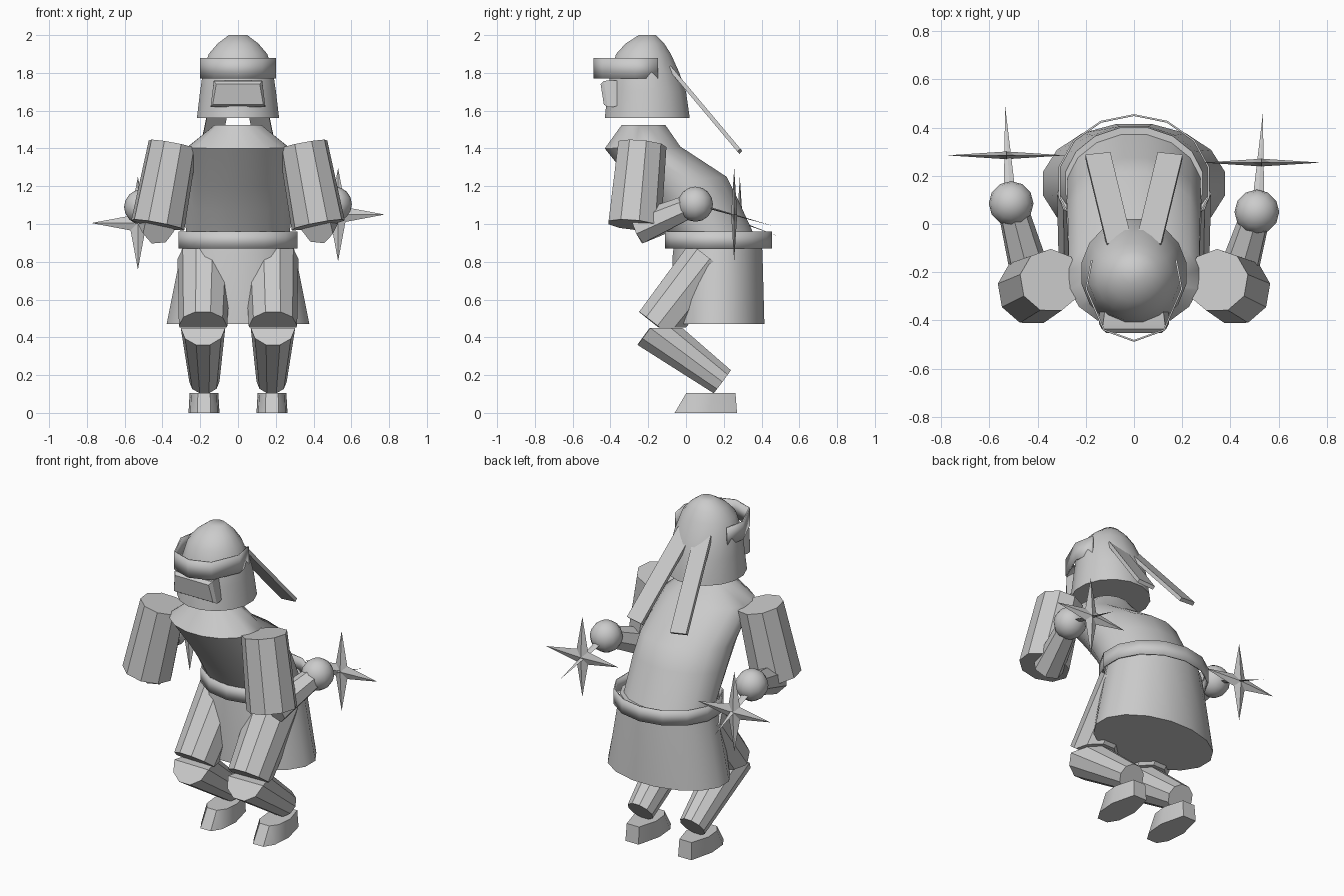
import bpy, bmesh, math
from mathutils import Vector

cube = bpy.data.objects.get("Cube")
if cube:
    bpy.data.objects.remove(cube, do_unlink=True)

grey = bpy.data.materials.new("light_grey")
grey.use_nodes = True
grey.diffuse_color = (0.6, 0.6, 0.6, 1)
grey.node_tree.nodes["Principled BSDF"].inputs["Base Color"].default_value = (0.6, 0.6, 0.6, 1)


def finish(name, bm, angle=35):
    bmesh.ops.recalc_face_normals(bm, faces=bm.faces)
    mesh = bpy.data.meshes.new(name)
    bm.to_mesh(mesh)
    bm.free()
    mesh.materials.append(grey)
    ob = bpy.data.objects.new(name, mesh)
    bpy.context.collection.objects.link(ob)
    bpy.ops.object.select_all(action="DESELECT")
    ob.select_set(True)
    bpy.context.view_layer.objects.active = ob
    bpy.ops.object.shade_smooth_by_angle(angle=math.radians(angle))
    return ob


def loft(rings, caps=True):
    """Skin a list of equal-length point rings."""
    bm = bmesh.new()
    loops = [[bm.verts.new(p) for p in ring] for ring in rings]
    n = len(loops[0])
    for a, b in zip(loops, loops[1:]):
        for i in range(n):
            j = (i + 1) % n
            bm.faces.new((a[i], a[j], b[j], b[i]))
    if caps:
        bm.faces.new(loops[0])
        bm.faces.new(loops[-1])
    return bm


def oval(front, back, rx, n=16):
    """Oval ring spanning two (y, z) points in side view."""
    f, b = Vector((0, *front)), Vector((0, *back))
    mid, half = (f + b) / 2, (b - f) / 2
    turns = [2 * math.pi * (i + 0.5) / n for i in range(n)]
    k = 1 / math.cos(math.pi / n)
    return [mid + half * math.sin(t) * k + Vector((rx * math.cos(t), 0, 0)) for t in turns]


def limb(name, p, q, r1, r2, n=10, cut=None, keep_above=True):
    """Tapered cylinder between two points, optionally trimmed at a height."""
    p, q = Vector(p), Vector(q)
    d = (q - p).normalized()
    u = d.cross(Vector((1, 0, 0))).normalized()
    v = d.cross(u)
    turns = [2 * math.pi * (i + 0.5) / n for i in range(n)]
    bm = loft([[c + (u * math.cos(t) + v * math.sin(t)) * r for t in turns]
               for c, r in ((p, r1), (q, r2))])
    if cut is not None:
        geom = bm.verts[:] + bm.edges[:] + bm.faces[:]
        bmesh.ops.bisect_plane(bm, geom=geom, plane_co=(0, 0, cut), plane_no=(0, 0, 1),
                               clear_inner=keep_above, clear_outer=not keep_above)
        bmesh.ops.holes_fill(bm, edges=[e for e in bm.edges if e.is_boundary])
    return finish(name, bm)


def strip(name, path, z0, z1, closed):
    """Thin upright band following an xy path."""
    bm = bmesh.new()
    low = [bm.verts.new((x, y, z0)) for x, y in path]
    top = [bm.verts.new((x, y, z1)) for x, y in path]
    n = len(path)
    for i in range(n if closed else n - 1):
        j = (i + 1) % n
        bm.faces.new((low[i], low[j], top[j], top[i]))
    ob = finish(name, bm, 30)
    mod = ob.modifiers.new("thickness", "SOLIDIFY")
    mod.thickness = 0.008
    mod.offset = 0


# Helmet with domed crown
finish("helmet", loft([
    oval((-0.43, 1.56), (0.02, 1.56), 0.222),
    oval((-0.415, 1.70), (0.0, 1.70), 0.205),
    oval((-0.40, 1.80), (-0.035, 1.80), 0.19),
    oval((-0.37, 1.90), (-0.08, 1.90), 0.158),
    oval((-0.32, 1.955), (-0.115, 1.955), 0.11),
    oval((-0.25, 2.0), (-0.16, 2.0), 0.05)]), 50)

# Headband, open at the back
side = [(0.175, -0.15), (0.198, -0.27), (0.125, -0.44)]
strip("headband", side + [(0, -0.485)] + [(-x, y) for x, y in reversed(side)], 1.77, 1.88, False)


# Visor with chamfered front
def quad(top_w, low_w, top, low):
    return [(-low_w, *low), (low_w, *low), (top_w, *top), (-top_w, *top)]


finish("visor", loft([
    quad(0.12, 0.138, (-0.35, 1.76), (-0.33, 1.635)),
    quad(0.128, 0.145, (-0.41, 1.76), (-0.385, 1.62)),
    quad(0.128, 0.145, (-0.435, 1.757), (-0.415, 1.62)),
    quad(0.115, 0.134, (-0.452, 1.74), (-0.435, 1.632))]), 20)

# Torso with sloping collar, leaning forward
finish("torso", loft([
    oval((-0.34, 1.525), (-0.11, 1.525), 0.125),
    oval((-0.43, 1.40), (-0.03, 1.41), 0.275),
    oval((-0.27, 1.20), (0.215, 1.25), 0.28),
    oval((-0.17, 1.07), (0.275, 1.13), 0.285),
    oval((-0.06, 0.90), (0.38, 0.90), 0.28)]), 40)

# Skirt and belt
finish("skirt", loft([
    oval((-0.06, 0.92), (0.40, 0.92), 0.29),
    oval((-0.07, 0.84), (0.405, 0.84), 0.31),
    oval((-0.08, 0.47), (0.415, 0.47), 0.385)]))
strip("belt", [(p.x, p.y) for p in oval((-0.10, 0), (0.445, 0), 0.318, 14)], 0.87, 0.96, True)

for s, tag in ((1, "left"), (-1, "right")):
    # Headband tail
    tail = bmesh.new()
    bmesh.ops.create_cube(tail, size=1)
    a, b = Vector((s * 0.06, -0.085, 1.825)), Vector((s * 0.15, 0.285, 1.385))
    along = b - a
    wide = Vector((1, 0, 0))
    wide = (wide - along * wide.dot(along) / along.length_squared).normalized()
    deep = along.cross(wide).normalized()
    for v in tail.verts:
        v.co = (a + b) / 2 + along * v.co.z + wide * v.co.x * 0.105 + deep * v.co.y * 0.022
    finish(tag + "_headband_tail", tail)

    # Arm: pose differs a little between the two sides
    hand = Vector((0.51, 0.05, 1.105)) if s > 0 else Vector((-0.51, 0.085, 1.09))
    limb(tag + "_upper_arm", (s * 0.345, -0.235, 1.42), (s * 0.425, -0.275, 0.995), 0.132, 0.145, 9)
    limb(tag + "_forearm", (s * 0.42, -0.25, 0.975), hand, 0.088, 0.062, 7)
    ball = bmesh.new()
    bmesh.ops.create_uvsphere(ball, u_segments=12, v_segments=8, radius=0.093)
    bmesh.ops.translate(ball, verts=ball.verts, vec=hand)
    finish(tag + "_hand", ball, 60)

    # Four-pointed throwing star
    hub = Vector((0.53, 0.255, 1.05)) if s > 0 else Vector((-0.53, 0.285, 1.005))
    star = bmesh.new()
    rim = []
    for i in range(8):
        t, r = math.pi * i / 4, 0.055 if i % 2 else 0.247
        rim.append(star.verts.new(hub + Vector((math.cos(t) * r, 0, math.sin(t) * r))))
    for face in (-1, 1):
        peak = star.verts.new(hub + Vector((0, face * 0.016, 0)))
        for i in range(8):
            star.faces.new((rim[i], rim[(i + 1) % 8], peak))
    finish(tag + "_star", star, 5)

    # Flat blade through the star
    tip = Vector((0.535, 0.46, 0.99)) if s > 0 else Vector((-0.535, 0.49, 0.935))
    root = hand + (hub - hand) * 0.4
    blade = bmesh.new()
    offsets = [(0.022, 0), (0, 0.006), (-0.022, 0), (0, -0.006)]
    base = [blade.verts.new(root + Vector((x, 0, z))) for x, z in offsets]
    end = blade.verts.new(tip)
    blade.faces.new(base)
    for i in range(4):
        blade.faces.new((base[i], base[(i + 1) % 4], end))
    finish(tag + "_blade", blade, 5)

    # Leg: thigh and shin trimmed where they meet at the knee
    limb(tag + "_thigh", (s * 0.178, 0.125, 0.815), (s * 0.185, -0.152, 0.46), 0.142, 0.128,
         cut=0.452, keep_above=True)
    limb(tag + "_shin", (s * 0.185, -0.19, 0.45), (s * 0.178, 0.192, 0.165), 0.118, 0.08,
         cut=0.45, keep_above=False)

    # Foot: rounded toe, narrower square heel
    sole = [(0.045, 0.27), (0.082, 0.12), (0.072, 0.0), (0.035, -0.06)]
    sole += [(-x, y) for x, y in reversed(sole)]
    cx = s * 0.18
    finish(tag + "_foot", loft([
        [(cx + x, y, 0) for x, y in sole],
        [(cx + x * 0.93, 0.262 - (0.27 - y) * 0.79, 0.105) for x, y in sole]]))
